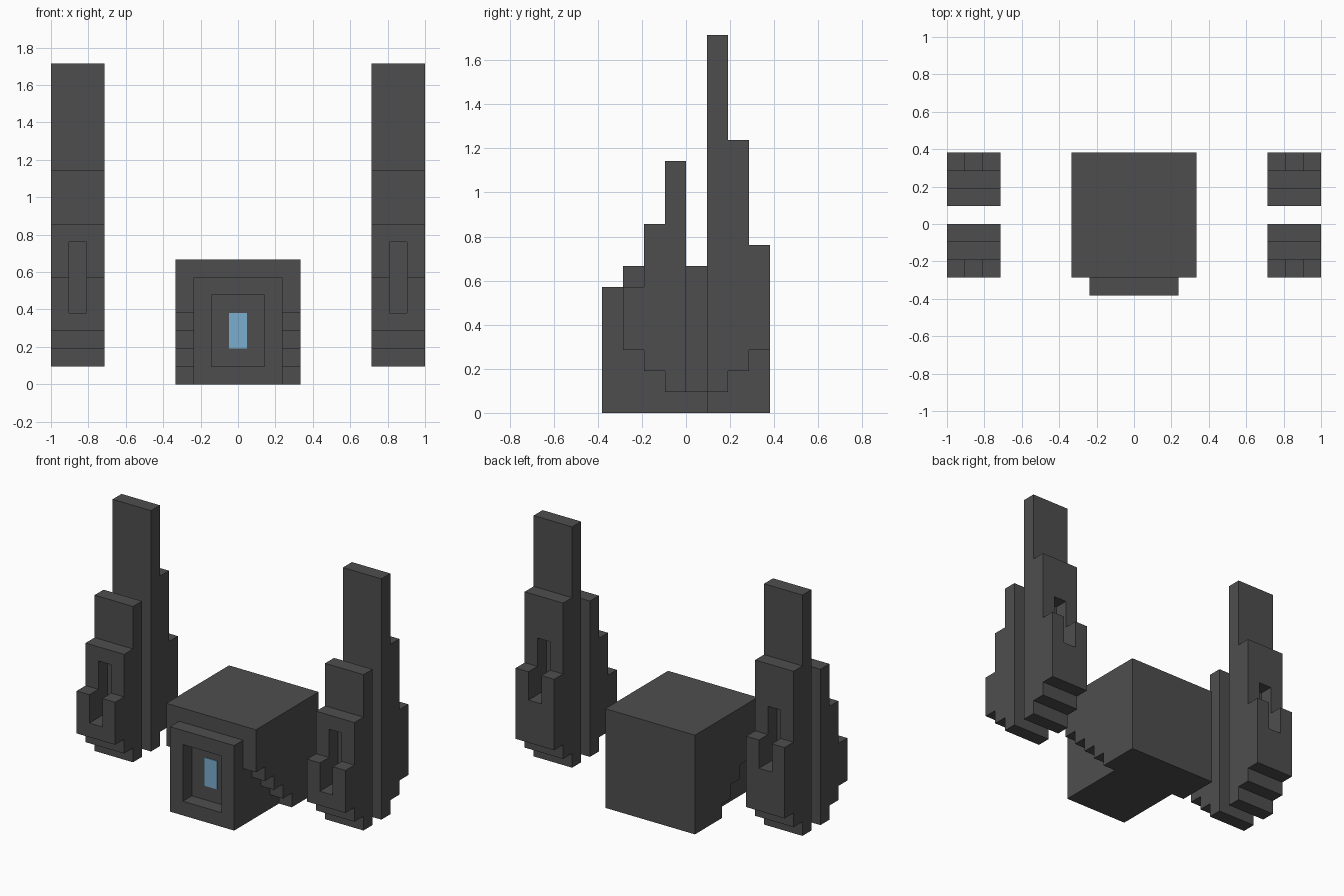
import bpy
import bmesh

if "Cube" in bpy.data.objects:
    bpy.data.objects.remove(bpy.data.objects["Cube"])

U = 2 / 21  # one block


def material(name, rgb):
    m = bpy.data.materials.new(name)
    m.diffuse_color = (*rgb, 1)
    m.use_nodes = True
    m.node_tree.nodes["Principled BSDF"].inputs["Base Color"].default_value = m.diffuse_color
    return m


STONE = material("dark_stone", (0.076, 0.076, 0.076))
GLOW = material("pale_blue", (0.198, 0.429, 0.624))


def extrude_x(name, profile, x0, x1, mat=STONE):
    """Solid made from a (y, z) side profile swept from x0 to x1, in blocks."""
    bm = bmesh.new()
    face = bm.faces.new([bm.verts.new((x0 * U, y * U, z * U)) for y, z in profile])
    out = bmesh.ops.extrude_face_region(bm, geom=[face])
    moved = [v for v in out["geom"] if isinstance(v, bmesh.types.BMVert)]
    bmesh.ops.translate(bm, verts=moved, vec=((x1 - x0) * U, 0, 0))
    bmesh.ops.recalc_face_normals(bm, faces=bm.faces)
    me = bpy.data.meshes.new(name)
    bm.to_mesh(me)
    bm.free()
    me.materials.append(mat)
    ob = bpy.data.objects.new(name, me)
    bpy.context.collection.objects.link(ob)
    return ob


def box(name, x0, x1, y0, y1, z0, z1, mat=STONE):
    return extrude_x(name, [(y0, z0), (y1, z0), (y1, z1), (y0, z1)], x0, x1, mat)


def combine(ob, other, operation):
    """Apply a boolean and remove the helper."""
    mod = ob.modifiers.new("combine", 'BOOLEAN')
    mod.operation = operation
    mod.solver = 'EXACT'
    mod.object = other
    bpy.context.view_layer.objects.active = ob
    bpy.ops.object.modifier_apply(modifier=mod.name)
    bpy.data.objects.remove(other)


# Central body: its sides step down towards the back, the core reaches the ground
steps = [(-3, 7), (-3, 4)]
for i in range(4):
    steps += [(-2 + i, 4 - i), (-2 + i, 3 - i)]
steps += [(1, 0), (4, 0), (4, 7)]
body = extrude_x("body", steps, -3.5, 3.5)
combine(body, box("core", -2.5, 2.5, -4, 3, 0, 6), 'UNION')

# Recessed doorway with a glowing pane on its back wall
combine(body, box("doorway_cutter", -1.5, 1.5, -5, -3, 1, 5), 'DIFFERENCE')
box("glowing_pane", -0.5, 0.5, -3.05, -2.99, 2, 4, GLOW)

# Stepped pylons: a short front and a tall rear one on each side
FRONT = [(0, 1), (0, 12), (-1, 12), (-1, 9), (-2, 9), (-2, 6),
         (-3, 6), (-3, 3), (-2, 3), (-2, 2), (-1, 2), (-1, 1)]
REAR = [(1, 1), (2, 1), (2, 2), (3, 2), (3, 3), (4, 3),
        (4, 8), (3, 8), (3, 13), (2, 13), (2, 18), (1, 18)]
for side, s in (("left", -1), ("right", 1)):
    c = 9 * s
    front = extrude_x(f"front_pylon_{side}", FRONT, c - 1.5, c + 1.5)
    combine(front, box("slot_cutter", c - 0.5, c + 0.5, -4, -1, 4, 8), 'DIFFERENCE')
    rear = extrude_x(f"rear_pylon_{side}", REAR, c - 1.5, c + 1.5)
    combine(rear, box("slot_cutter", c - 0.5, c + 0.5, 2, 5, 6, 10), 'DIFFERENCE')
